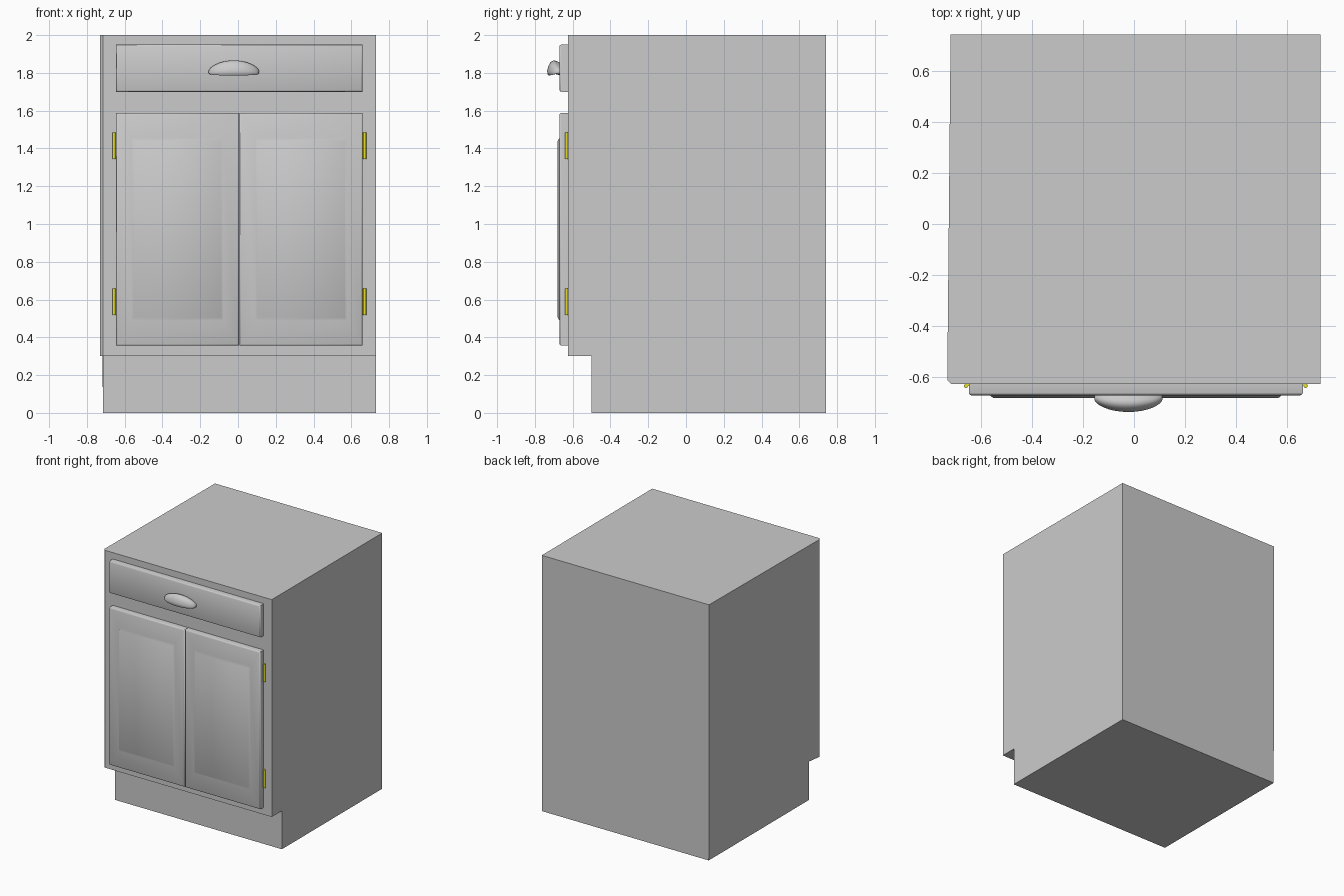
import bpy, bmesh, math

if "Cube" in bpy.data.objects:
    bpy.data.objects.remove(bpy.data.objects["Cube"])


def make(name, verts, faces, smooth=None, mat=None):
    me = bpy.data.meshes.new(name)
    me.from_pydata(verts, [], faces)
    bm = bmesh.new()
    bm.from_mesh(me)
    bmesh.ops.remove_doubles(bm, verts=bm.verts, dist=1e-5)
    bmesh.ops.recalc_face_normals(bm, faces=bm.faces)
    bm.to_mesh(me)
    bm.free()
    ob = bpy.data.objects.new(name, me)
    bpy.context.collection.objects.link(ob)
    if mat:
        me.materials.append(mat)
    if smooth:
        bpy.ops.object.select_all(action='DESELECT')
        ob.select_set(True)
        bpy.context.view_layer.objects.active = ob
        bpy.ops.object.shade_smooth_by_angle(angle=math.radians(smooth))
    return ob


def loft(name, rings, smooth=None, mat=None):
    """Skin a list of equal-length closed rings and cap both ends."""
    n = len(rings[0])
    verts = [p for r in rings for p in r]
    faces = [tuple(range(n)), tuple(range(len(verts) - n, len(verts)))]
    for i in range(len(rings) - 1):
        for j in range(n):
            k = (j + 1) % n
            faces.append((i * n + j, i * n + k, (i + 1) * n + k, (i + 1) * n + j))
    return make(name, verts, faces, smooth, mat)


def front_panel(name, x0, x1, z0, z1, steps):
    """Nested rectangles, each step is (x inset, z inset, y)."""
    rings = [[(x0 + a, y, z0 + b), (x1 - a, y, z0 + b),
              (x1 - a, y, z1 - b), (x0 + a, y, z1 - b)] for a, b, y in steps]
    return loft(name, rings, 50)


# cabinet body with toe recess and slightly flared, chamfered left front edge
left = [(-.715, -.5, 0), (-.715, .74, 0), (-.717, .74, 2), (-.73, -.61, 2),
        (-.73, -.61, .3), (-.715, -.5, .3), (-.715, -.625, 2), (-.715, -.625, .3)]
right = [(.73, -.5, 0), (.73, .74, 0), (.73, .74, 2),
         (.73, -.625, 2), (.73, -.625, .3), (.73, -.5, .3)]
make("cabinet_body", left + right, [
    (0, 1, 2, 3, 4, 5), (3, 6, 7, 4), (8, 9, 10, 11, 12, 13),
    (0, 8, 9, 1), (1, 9, 10, 2), (2, 10, 11, 6, 3),
    (6, 11, 12, 7), (4, 7, 12, 13, 5), (5, 13, 8, 0)])

# drawer front and the two raised-panel doors
edge = [(0, 0, -.62), (0, 0, -.66), (.003, .003, -.667), (.009, .009, -.67)]
raised = edge + [(.083, .133, -.67), (.095, .15, -.68)]
front_panel("drawer_front", -.646, .66, 1.70, 1.95, edge)
front_panel("left_door", -.646, .006, .356, 1.588, raised)
front_panel("right_door", .008, .66, .356, 1.588, raised)

# cup pull: cross-sections swept along x, shrinking towards the ends
profile = [(0, .0), (0, .86), (.3, .97), (.5, 1), (.72, .9), (.9, .64),
           (1, .32), (.98, .08), (.9, 0), (.8, .05), (.4, .1)]
rings = []
for i in range(17):
    t = -math.cos(math.pi * i / 16)
    s = math.sqrt(max(0, 1 - t * t))
    depth = .018 + .049 * s ** 1.2
    height = .012 + .067 * s ** 1.1
    base = 1.787 + .012 * (1 - s) ** 2
    rings.append([(-.022 + .133 * t, -.668 - d * depth, base + h * height)
                  for d, h in profile])
loft("drawer_pull", rings, 50)

# hinges: barrel plus a thin leaf tucked against the door edge
yellow = bpy.data.materials.new("hinge_yellow")
yellow.diffuse_color = (.8, .75, .02, 1)
yellow.use_nodes = True
yellow.node_tree.nodes["Principled BSDF"].inputs["Base Color"].default_value = yellow.diffuse_color
for side, x, door_x in (("left", -.657, -.645), ("right", .671, .659)):
    for level, z0 in (("lower", .518), ("upper", 1.345)):
        barrel = [[(x + .008 * math.cos(a * math.tau / 10),
                    -.633 + .008 * math.sin(a * math.tau / 10), z)
                   for a in range(10)] for z in (z0, z0 + .14)]
        loft(f"{side}_{level}_hinge_barrel", barrel, 40, yellow)
        leaf = [[(x, -.634, z), (door_x, -.634, z),
                 (door_x, -.626, z), (x, -.626, z)] for z in (z0 + .002, z0 + .138)]
        loft(f"{side}_{level}_hinge_leaf", leaf, None, yellow)
